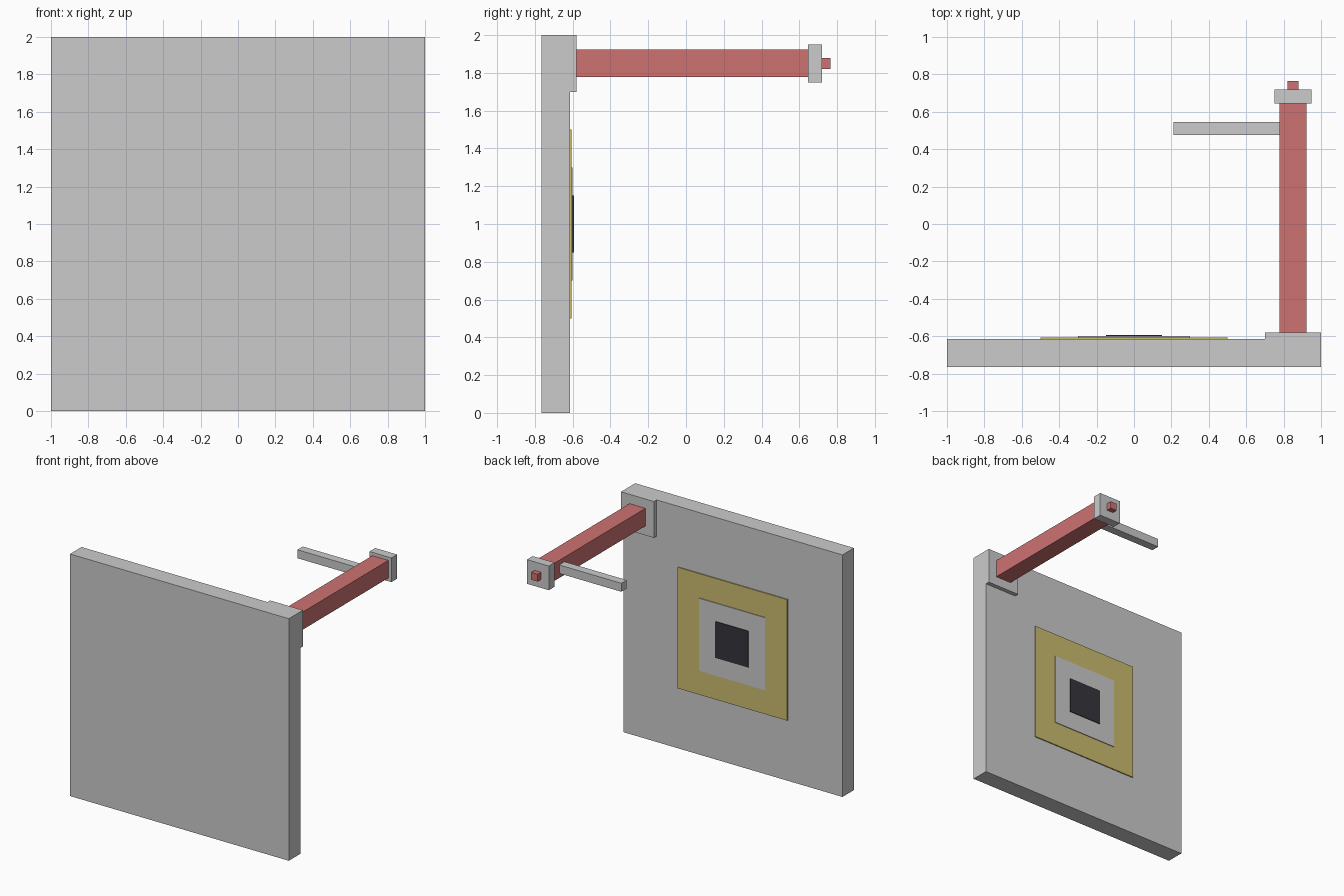
import bpy
import bmesh
from mathutils import Vector

if "Cube" in bpy.data.objects:
    bpy.data.objects.remove(bpy.data.objects["Cube"])


def material(name, color):
    m = bpy.data.materials.new(name)
    m.diffuse_color = color
    m.use_nodes = True
    m.node_tree.nodes["Principled BSDF"].inputs["Base Color"].default_value = m.diffuse_color
    return m


RED = material("red_paint", (0.62, 0.17, 0.17, 1))
YELLOW = material("yellow_paint", (0.60, 0.50, 0.16, 1))
DARK = material("dark_paint", (0.035, 0.035, 0.045, 1))


def box(name, x, y, z, mat=None):
    """Box spanning the given (min, max) ranges."""
    lo, hi = Vector((x[0], y[0], z[0])), Vector((x[1], y[1], z[1]))
    bm = bmesh.new()
    bmesh.ops.create_cube(bm, size=1)
    bmesh.ops.scale(bm, vec=hi - lo, verts=bm.verts)
    bmesh.ops.translate(bm, vec=(lo + hi) / 2, verts=bm.verts)
    mesh = bpy.data.meshes.new(name)
    bm.to_mesh(mesh)
    bm.free()
    obj = bpy.data.objects.new(name, mesh)
    bpy.context.collection.objects.link(obj)
    if mat:
        mesh.materials.append(mat)
    return obj


def square(name, cx, cz, half, y, mat=None):
    """Square section centred on (cx, cz), running along y."""
    return box(name, (cx - half, cx + half), y, (cz - half, cz + half), mat)


# Backboard
WALL = -0.615
box("backboard", (-1, 1), (-0.765, WALL), (0, 2))

# Stepped target panels
square("target_outer", 0, 1, 0.50, (WALL, -0.606), YELLOW)
square("target_middle", 0, 1, 0.30, (-0.606, -0.600))
square("target_centre", 0, 1, 0.15, (-0.600, -0.594), DARK)

# Arm with mounting plate, end collar and tip
AX, AZ = 0.85, 1.85
square("mounting_plate", AX, AZ, 0.15, (WALL, -0.58))
square("arm", AX, AZ, 0.073, (-0.58, 0.645), RED)
square("end_collar", AX, AZ, 0.10, (0.645, 0.72))
square("arm_tip", AX, AZ, 0.03, (0.72, 0.765), RED)

# Side bar reaching inward from the arm
box("side_bar", (0.21, 0.777), (0.475, 0.545), (1.815, 1.885))
